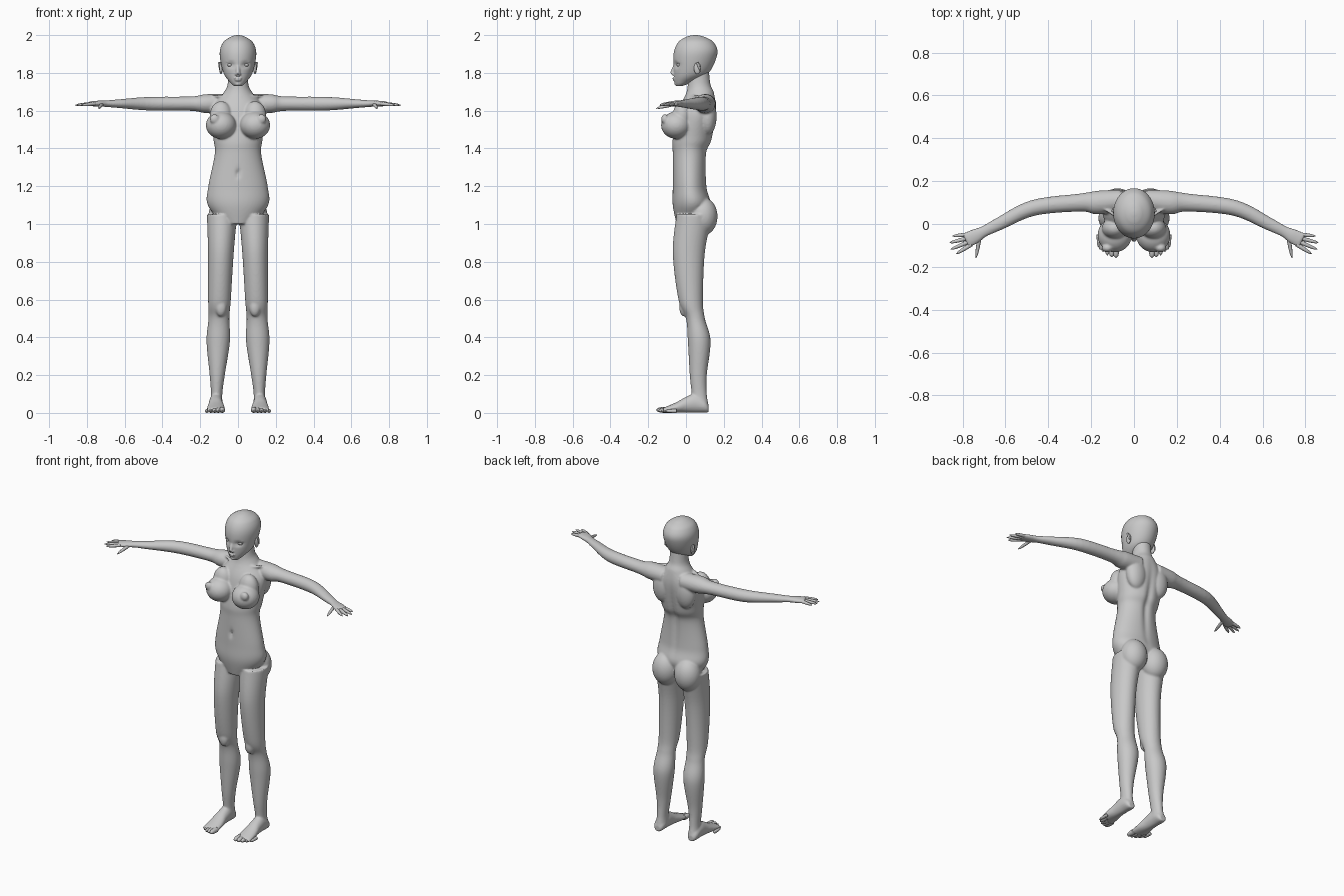
import bpy, bmesh, math
from mathutils import Vector, Matrix

cube = bpy.data.objects.get("Cube")
if cube:
    bpy.data.objects.remove(cube, do_unlink=True)

grey = (0.58, 0.58, 0.58, 1)
skin = bpy.data.materials.new("plain grey")
skin.use_nodes = True
skin.diffuse_color = grey
skin.node_tree.nodes["Principled BSDF"].inputs["Base Color"].default_value = grey

side_axis, depth_axis, up_axis = Matrix.Identity(3)


def spline(rows, steps):
    """Catmull-Rom interpolation through rows of numbers."""
    rows = [Vector(row) for row in rows]
    last = len(rows) - 1
    result = []
    for index in range(last):
        before, start = rows[max(index - 1, 0)], rows[index]
        end, after = rows[index + 1], rows[min(index + 2, last)]
        tangent_in, tangent_out = (end - before) / 2, (after - start) / 2
        for step in range(steps):
            t = step / steps
            eased = t * t * (3 - 2 * t)
            result.append(start.lerp(end, eased) + tangent_in * t * (1 - t) ** 2
                          - tangent_out * t * t * (1 - t))
    return result + [rows[last]]


def tube(bm, rows, reference=up_axis, axis=None, steps=6, segments=32):
    """Loft of oval rings; each row is x, y, z, half width, half depth."""
    rows = spline(rows, steps)
    last = len(rows) - 1
    rings = []
    for index, row in enumerate(rows):
        ahead, behind = rows[min(index + 1, last)], rows[max(index - 1, 0)]
        along = axis or Vector(ahead[:3]) - Vector(behind[:3])
        across = reference.cross(along).normalized()
        upward = along.cross(across).normalized()
        ring = []
        for corner in range(segments):
            angle = math.tau * corner / segments
            offset = (across * math.cos(angle) * max(row[3], .002)
                      + upward * math.sin(angle) * max(row[4], .002))
            ring.append(bm.verts.new(Vector(row[:3]) + offset))
        rings.append(ring)
    for lower, upper in zip(rings, rings[1:]):
        for corner in range(segments):
            following = (corner + 1) % segments
            bm.faces.new((lower[corner], lower[following], upper[following], upper[corner]))
    bm.faces.new(rings[0][::-1])
    bm.faces.new(rings[-1])


def column(bm, rows, centre=lambda height: 0, segments=64):
    """Upright loft; each row is height, half width, front y, back y."""
    tube(bm, [(centre(height), (front + back) / 2, height, width, (back - front) / 2)
              for height, width, front, back in rows],
         reference=depth_axis, axis=up_axis, segments=segments, steps=9)


def taper(bm, start, end, radius):
    """Round bar that narrows to a rounded tip."""
    start, end = Vector(start), Vector(end)
    parts = [step / 9 for step in range(10)]
    radii = [radius * math.sqrt(1 - part ** 3) for part in parts]
    tube(bm, [(*start.lerp(end, part), size, size) for part, size in zip(parts, radii)],
         segments=16, steps=2)


def ball(bm, centre, radii):
    placing = Matrix.Translation(centre) @ Matrix.Diagonal((*radii, 1))
    bmesh.ops.create_uvsphere(bm, u_segments=32, v_segments=20, radius=1, matrix=placing)


def dent(bm, centre, size, push):
    """Soft push along y of the vertices near a centre."""
    for vert in bm.verts:
        offset = vert.co - Vector(centre)
        distance = sum((part / reach) ** 2 for part, reach in zip(offset, size))
        vert.co.y += push * math.exp(-distance)


def mirror(bm):
    """Add the same shapes on the other side."""
    copied = bmesh.ops.duplicate(bm, geom=bm.verts[:] + bm.edges[:] + bm.faces[:])["geom"]
    for vert in copied:
        if isinstance(vert, bmesh.types.BMVert):
            vert.co.x *= -1
    bmesh.ops.reverse_faces(bm, faces=[f for f in copied if isinstance(f, bmesh.types.BMFace)])


def finish(name, bm, voxel=None):
    """Make a smooth object, blended into one skin if a voxel size is given."""
    for face in bm.faces:
        face.smooth = True
    mesh = bpy.data.meshes.new(name)
    bm.to_mesh(mesh)
    bm.free()
    mesh.materials.append(skin)
    item = bpy.data.objects.new(name, mesh)
    bpy.context.collection.objects.link(item)
    if voxel:
        remesh = item.modifiers.new("blend", 'REMESH')
        remesh.mode, remesh.voxel_size, remesh.use_smooth_shade = 'VOXEL', voxel, True
        soften = item.modifiers.new("soften", 'SMOOTH')
        soften.factor, soften.iterations = .5, 4


# Trunk and neck, with navel and spine groove
body = bmesh.new()
column(body, [(1, .08, -.05, .08), (1.1, .16, -.07, .13), (1.2, .157, -.07, .11),
              (1.37, .123, -.07, .11), (1.45, .13, -.07, .14), (1.6, .145, -.04, .16),
              (1.69, .08, 0, .15), (1.74, .055, .01, .13), (1.83, .05, .02, .12)], segments=96)
dent(body, (0, -.07, 1.27), (.01, .05, .02), .015)
dent(body, (0, .13, 1.4), (.02, .06, .2), -.014)

# Arms and palms; rows are x, y, half width, half height
arm_height = 1.637
arm = [(.06, .11, .05, .05), (.17, .1, .055, .05), (.25, .1, .042, .038), (.47, .075, .037, .036),
       (.63, 0, .03, .023), (.7, -.035, .026, .017), (.74, -.056, .034, .016),
       (.785, -.078, .036, .012)]
limbs = bmesh.new()
tube(limbs, [(x, y, arm_height, wide, high) for x, y, wide, high in arm])

# Legs, spreading towards the floor
column(limbs, [(1.05, .08, -.05, .14), (.85, .068, -.07, .1), (.6, .06, -.04, .09),
               (.5, .055, 0, .1), (.38, .062, .01, .13), (.2, .04, .02, .11),
               (.1, .03, .03, .11), (.04, .034, .03, .12)],
       centre=lambda height: .116 - .03 * height)

# Feet, flat on the floor; rows are y, half width, half height
foot = [(.12, .02, .02), (.1, .033, .035), (.05, .036, .05), (0, .038, .042),
        (-.05, .046, .028), (-.12, .048, .013)]
tube(limbs, [(.117, y, high + .001, wide, high) for y, wide, high in foot], axis=-depth_axis)

# Seat, shoulder blades, kneecaps, bust and collar bones
ball(limbs, (.077, .09, 1.04), (.08, .077, .1))
ball(limbs, (.08, .115, 1.57), (.065, .047, .1))
ball(limbs, (.09, -.01, .56), (.03, .026, .05))
ball(limbs, (.09, -.052, 1.523), (.08, .08, .072))
ball(limbs, (.09, -.02, 1.57), (.06, .05, .08))
ball(limbs, (.124, -.112, 1.555), (.026, .02, .026))
taper(limbs, (.01, 0, 1.67), (.14, .07, 1.68), .01)
mirror(limbs)
joined = bpy.data.meshes.new("limbs")
limbs.to_mesh(joined)
limbs.free()
body.from_mesh(joined)
bpy.data.meshes.remove(joined)
finish("body", body, voxel=.006)

# Head with eye sockets, brows, nose, lips and chin
head = bmesh.new()
column(head, [(1.73, .02, -.05, -.02), (1.75, .042, -.06, .03), (1.8, .077, -.065, .12),
              (1.9, .097, -.066, .166), (1.96, .08, -.043, .148), (1.99, .04, 0, .1),
              (2, .01, .04, .06)])
for side in (1, -1):
    dent(head, (side * .04, -.055, 1.842), (.022, .06, .014), .013)
    taper(head, (side * .015, -.058, 1.86), (side * .065, -.036, 1.86), .006)
    ball(head, (side * .009, -.068, 1.793), (.007, .01, .007))
taper(head, (0, -.074, 1.795), (0, -.05, 1.86), .011)
ball(head, (0, -.061, 1.772), (.021, .011, .005))
ball(head, (0, -.06, 1.762), (.018, .011, .006))
ball(head, (0, -.047, 1.742), (.018, .014, .012))
finish("head", head, voxel=.004)

# Eyes with upper lids
eyes = bmesh.new()
ball(eyes, (.04, -.031, 1.842), (.019, .019, .011))
taper(eyes, (.022, -.049, 1.851), (.061, -.036, 1.848), .004)
mirror(eyes)
finish("eyes", eyes)

# Ears: a shell with a curled rim
ears = bmesh.new()
ball(ears, (.09, .06, 1.824), (.009, .018, .031))
taper(ears, (.099, .06, 1.855), (.095, .075, 1.81), .006)
mirror(ears)
finish("ears", ears)

# Fingers fanned from the knuckles, and thumbs
fingers = bmesh.new()


def finger(x, y, angle, length, drop):
    direction = Vector((math.cos(angle), math.sin(angle), 0))
    start = Vector((x, y, arm_height)) - direction * .01
    taper(fingers, start, start + direction * (length + .01) - up_axis * drop, .0095)


for index in range(4):
    finger(.785 - .006 * index, -.05 - .017 * index, -.1 - .15 * index,
           .09 - .01 * (index - 1.7) ** 2, .008)
finger(.72, -.06, -1.4, .1, .025)
mirror(fingers)
finish("fingers", fingers)

# Toes, largest on the inside
toes = bmesh.new()
for index in range(5):
    x, radius = .084 + .02 * index, .016 - .0015 * index
    tip = -.158 + .003 * index ** 2
    taper(toes, (x, tip + .06, radius), (x, tip, radius), radius)
mirror(toes)
finish("toes", toes)
